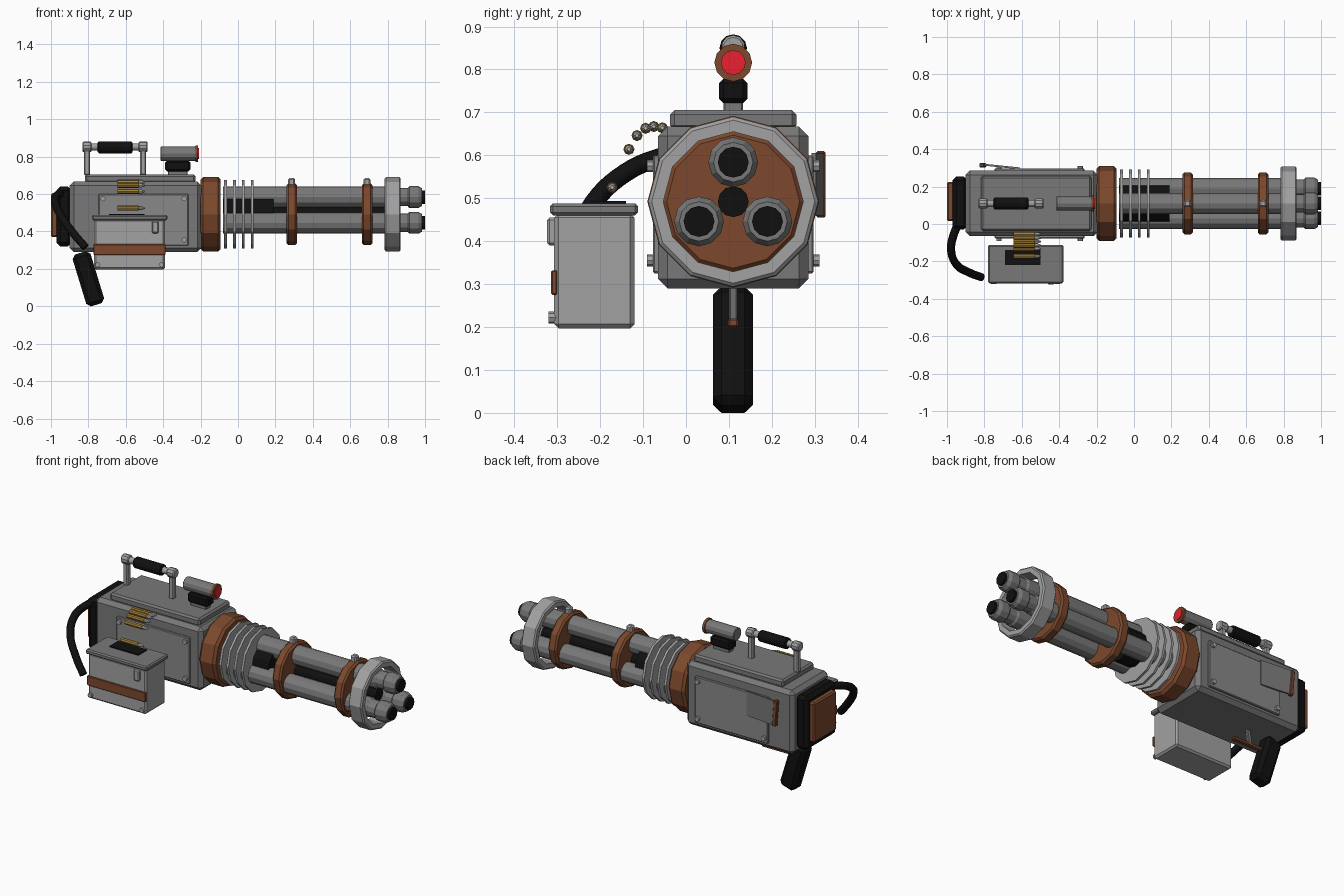
import bpy, bmesh, math
from mathutils import Matrix, Vector

if "Cube" in bpy.data.objects:
    bpy.data.objects.remove(bpy.data.objects["Cube"])


def material(name, r, g, b):
    m = bpy.data.materials.new(name)
    m.use_nodes = True
    m.diffuse_color = (r, g, b, 1)
    m.node_tree.nodes["Principled BSDF"].inputs["Base Color"].default_value = (r, g, b, 1)
    return m


STEEL = material("dark steel", .19, .19, .19)
PANEL = material("panel steel", .25, .25, .25)
LIGHT = material("light steel", .36, .36, .36)
RUST = material("rust brown", .2, .065, .026)
BLACK = material("black rubber", .005, .005, .005)
BRASS = material("brass", .38, .22, .04)
SILVER = material("bullet silver", .5, .5, .5)
RED = material("red lens", .8, .015, .03)

AXIS_Y, AXIS_Z = .11, .492


def finish(name, bm, mat):
    bmesh.ops.recalc_face_normals(bm, faces=bm.faces[:])
    mesh = bpy.data.meshes.new(name)
    bm.to_mesh(mesh)
    bm.free()
    mesh.materials.append(mat)
    ob = bpy.data.objects.new(name, mesh)
    bpy.context.collection.objects.link(ob)
    return ob


def box(name, xs, ys, zs, mat, bevel=.006, tilt=0, turn=0):
    """Chamfered box between limits; tilt about y, turn about z."""
    bm = bmesh.new()
    bmesh.ops.create_cube(bm, size=1)
    spans = (xs, ys, zs)
    bmesh.ops.scale(bm, vec=[b - a for a, b in spans], verts=bm.verts)
    if bevel:
        bmesh.ops.bevel(bm, geom=bm.edges[:], offset=bevel, segments=1, affect='EDGES')
    rot = Matrix.Rotation(tilt, 4, 'Y') @ Matrix.Rotation(turn, 4, 'Z')
    centre = Vector([(a + b) / 2 for a, b in spans])
    bm.transform(Matrix.Translation(centre) @ rot)
    return finish(name, bm, mat)


def lathe(name, profile, y, z, mat, sides=12, hollow=False):
    """Turn (x, radius) points about a line along x."""
    bm = bmesh.new()
    rings = []
    for x, r in profile:
        angles = [2 * math.pi * i / sides for i in range(sides)]
        rings.append([bm.verts.new((x, y + r * math.sin(a), z + r * math.cos(a))) for a in angles])
    pairs = list(zip(rings, rings[1:]))
    if hollow:
        pairs.append((rings[-1], rings[0]))
    else:
        bm.faces.new(rings[0])
        bm.faces.new(rings[-1])
    for a, b in pairs:
        for i in range(sides):
            j = (i + 1) % sides
            bm.faces.new((a[i], a[j], b[j], b[i]))
    return finish(name, bm, mat)


def rod(name, x0, x1, r, y, z, mat, c=0, sides=12):
    """Cylinder along x with optional chamfer c."""
    pts = [(x0, r - c), (x0 + c, r), (x1 - c, r), (x1, r - c)] if c else [(x0, r), (x1, r)]
    return lathe(name, pts, y, z, mat, sides)


def rivet(name, x, y, z, mat=LIGHT):
    bm = bmesh.new()
    turn = Matrix.Translation((x, y, z)) @ Matrix.Rotation(math.pi / 2, 4, 'X')
    bmesh.ops.create_cone(bm, cap_ends=True, segments=8, radius1=.014, radius2=.014,
                          depth=.024, matrix=turn)
    return finish(name, bm, mat)


# Receiver
box("receiver", (-.9, -.195), (-.065, .285), (.29, .667), STEEL, .022)
box("top_plate", (-.817, -.228), (-.037, .257), (.66, .705), STEEL, .01)
box("rear_pad", (-.97, -.89), (-.03, .253), (.32, .64), BLACK, .02)
box("rear_plate", (-1, -.96), (.015, .225), (.37, .605), RUST, .008)
for side, face, out in (("front", -.065, -1), ("back", .285, 1)):
    ys = sorted((face - out * .01, face + out * .012))
    box(side + "_panel", (-.745, -.265), ys, (.325, .6), PANEL, .004)
    for x in (-.722, -.288):
        for z in (.355, .575):
            rivet(side + "_panel_rivet", x, face + out * .014, z)

# Hinged flap on the back side
box("flap", (-.8, -.61), (.302, .312), (.46, .605), STEEL, 0, turn=-.1)
box("flap_edge", (-.82, -.795), (.303, .325), (.455, .61), RUST, .004, tilt=-.08)

# Grip, trigger and guard
box("grip", (-.85, -.75), (.063, .156), (.002, .292), BLACK, .02, tilt=math.radians(-17))
box("trigger", (-.7, -.675), (.1, .12), (.21, .3), STEEL, .004, tilt=.15)
box("trigger_guard", (-.79, -.58), (.098, .122), (.2, .22), RUST, .004)

# Carrying handle
for x in (-.807, -.507):
    box("handle_post", (x - .016, x + .016), (.094, .126), (.7, .85), LIGHT, .006)
    rod("handle_knuckle", x - .024, x + .024, .028, AXIS_Y, .852, LIGHT, .005, 10)
rod("handle_bar", -.79, -.52, .019, AXIS_Y, .852, LIGHT)
rod("handle_grip", -.75, -.565, .032, AXIS_Y, .85, BLACK, .006)

# Sight lamp
box("lamp_foot", (-.375, -.27), (.087, .133), (.7, .73), STEEL, .004)
box("lamp_mount", (-.39, -.255), (.077, .143), (.722, .778), BLACK, .01)
rod("lamp_tube", -.415, -.222, .038, AXIS_Y, .816, STEEL, .003)
rod("lamp_rim", -.228, -.213, .044, AXIS_Y, .816, RUST)
rod("lamp_lens", -.22, -.209, .029, AXIS_Y, .816, RED)

# Rotor: collar, fins, core and clamps
rod("collar", -.2, -.093, .2, AXIS_Y, AXIS_Z, RUST, .014)
for i in range(4):
    x = -.067 + i * .048
    rod("cooling_fin", x - .007, x + .007, .182, AXIS_Y, AXIS_Z, LIGHT)
rod("rotor_core", -.08, .19, .098, AXIS_Y, AXIS_Z, BLACK)
rod("rotor_shaft", .18, .85, .036, AXIS_Y, AXIS_Z, BLACK)
for x in (.287, .69):
    rod("clamp", x - .028, x + .028, .165, AXIS_Y, AXIS_Z, RUST, .01)
    box("clamp_knob", (x - .019, x + .019), (.091, .129), (.64, .685), LIGHT, .008)
lathe("muzzle_ring", [(.783, .19), (.79, .198), (.863, .198), (.87, .19), (.87, .163), (.783, .163)],
      AXIS_Y, AXIS_Z, LIGHT, hollow=True)

# Three barrels with muzzles
for i in range(3):
    a = i * math.tau / 3
    y, z = AXIS_Y + .092 * math.sin(a), AXIS_Z + .092 * math.cos(a)
    lathe("barrel", [(-.08, .056), (.85, .056), (.86, .049), (.92, .049)], y, z, STEEL)
    lathe("muzzle", [(.908, .05), (.916, .058), (.965, .058), (.985, .046)], y, z, STEEL)
    rod("bore", .97, 1, .036, y, z, BLACK)

# Ammunition box
box("ammo_box", (-.77, -.39), (-.307, -.12), (.197, .465), LIGHT, .01)
box("ammo_lid", (-.78, -.377), (-.317, -.112), (.46, .488), STEEL, .007)
box("ammo_strap", (-.772, -.388), (-.314, -.3), (.275, .332), RUST, .003)
box("ammo_latch", (-.46, -.425), (-.324, -.3), (.39, .455), LIGHT, .006)
box("feed_slot", (-.69, -.5), (-.22, -.14), (.485, .494), BLACK, 0)
for x in (-.75, -.41):
    rivet("ammo_box_rivet", x, -.308, .222)

# Cartridge belt
belt = [(-.055, .664), (-.075, .667), (-.094, .663), (-.114, .646), (-.133, .614), (-.172, .525)]
for y, z in belt:
    rod("cartridge", -.645, -.53, .013, y, z, BRASS, .002, 8)
    lathe("bullet_tip", [(-.535, .01), (-.515, .01), (-.498, .004)], y, z, SILVER, 8)

# Rear hose
curve = bpy.data.curves.new("hose", 'CURVE')
curve.dimensions = '3D'
curve.bevel_depth = .022
curve.bevel_resolution = 2
curve.resolution_u = 5
curve.use_fill_caps = True
path = [(-.93, .02, .61), (-.965, -.06, .595), (-.978, -.14, .56),
        (-.95, -.215, .49), (-.88, -.26, .39), (-.815, -.285, .315)]
spline = curve.splines.new('BEZIER')
spline.bezier_points.add(len(path) - 1)
for point, co in zip(spline.bezier_points, path):
    point.co = co
    point.handle_left_type = point.handle_right_type = 'AUTO'
curve.materials.append(BLACK)
hose = bpy.data.objects.new("hose", curve)
bpy.context.collection.objects.link(hose)
